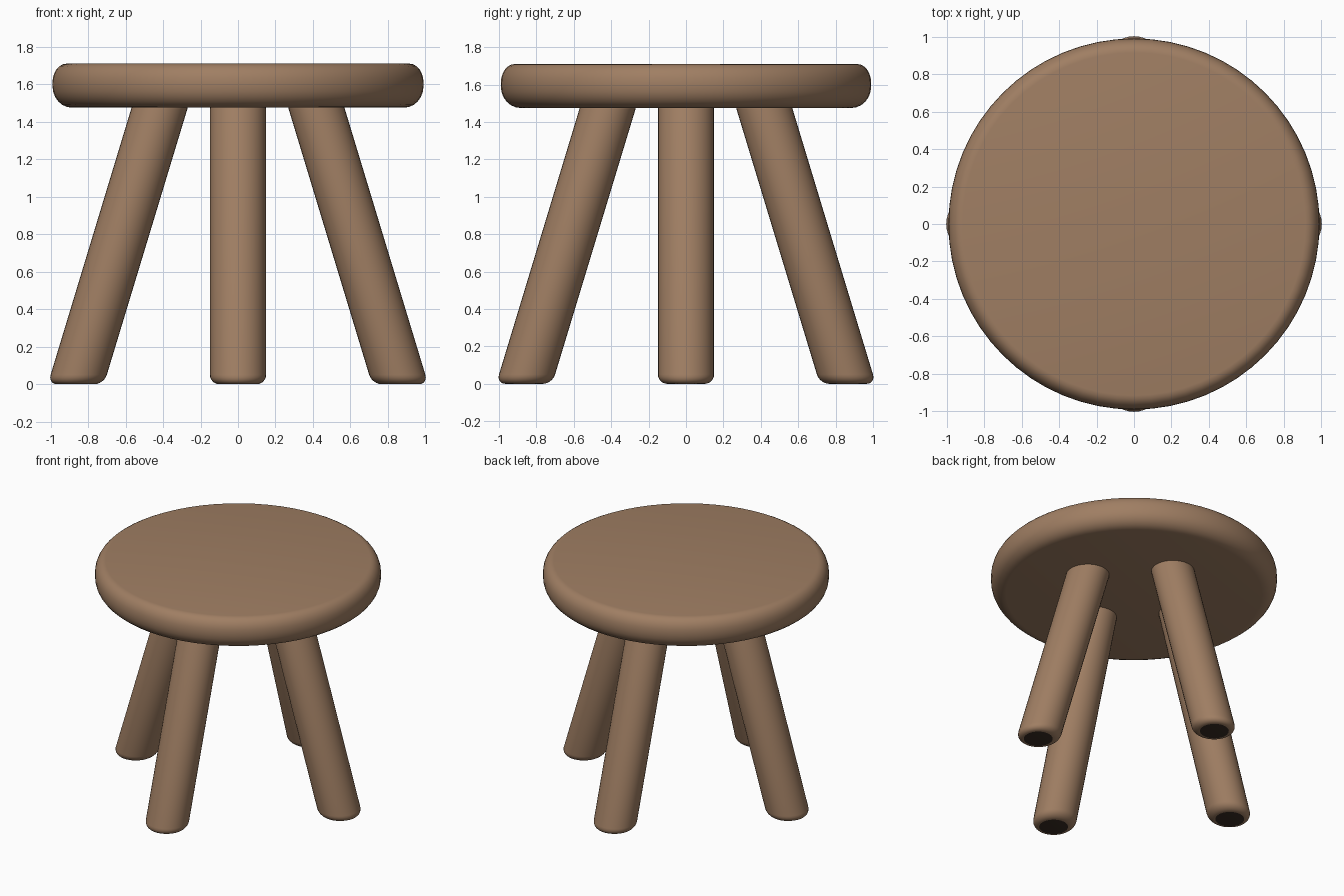
import bpy, bmesh, math

cube = bpy.data.objects.get("Cube")
if cube:
    bpy.data.objects.remove(cube, do_unlink=True)


def make_material(name, rgb):
    mat = bpy.data.materials.new(name)
    mat.use_nodes = True
    mat.diffuse_color = (*rgb, 1)
    mat.node_tree.nodes["Principled BSDF"].inputs["Base Color"].default_value = (*rgb, 1)
    return mat


wood = make_material("brown wood", (0.35, 0.21, 0.125))
dark = make_material("dark foot underside", (0.04, 0.025, 0.017))


def round_corner(radius, z, rx, rz, start, steps=6):
    """Quarter-ellipse of (radius, height) points around a corner centre."""
    angles = [math.radians(start + 90 * i / steps) for i in range(steps + 1)]
    return [(radius + rx * math.cos(a), z + rz * math.sin(a)) for a in angles]


def turned_part(name, profile, sides, lean=(0, 0), foot=(0, 0), base_mat=wood):
    """Turn a profile around an axis that leans sideways with height."""
    bm = bmesh.new()
    rings = []
    for r, z in profile:
        cx, cy = foot[0] + lean[0] * z, foot[1] + lean[1] * z
        rings.append([bm.verts.new((cx + r * math.cos(math.tau * i / sides),
                                    cy + r * math.sin(math.tau * i / sides), z))
                      for i in range(sides)])
    for low, high in zip(rings, rings[1:]):
        for i in range(sides):
            j = (i + 1) % sides
            bm.faces.new((low[i], low[j], high[j], high[i]))
    bottom = bm.faces.new(rings[0][::-1])
    bottom.material_index = 1
    bm.faces.new(rings[-1])
    mesh = bpy.data.meshes.new(name)
    bm.to_mesh(mesh)
    bm.free()
    mesh.materials.append(wood)
    mesh.materials.append(base_mat)
    obj = bpy.data.objects.new(name, mesh)
    bpy.context.collection.objects.link(obj)
    bpy.ops.object.select_all(action="DESELECT")
    obj.select_set(True)
    bpy.context.view_layer.objects.active = obj
    bpy.ops.object.shade_smooth_by_angle(angle=math.radians(40))
    return obj


# Round seat with a soft edge
seat_profile = (round_corner(0.885, 1.59, 0.105, 0.115, -90)
                + round_corner(0.915, 1.61, 0.075, 0.10, 0))
turned_part("seat", seat_profile, 64)

# Four splayed legs with rounded ends
leg_profile = (round_corner(0.10, 0.05, 0.05, 0.05, -90)
               + round_corner(0.13, 1.47, 0.02, 0.02, 0))
splay = 0.303
for name, dx, dy in (("front_leg", 0, -1), ("back_leg", 0, 1),
                     ("left_leg", 1, 0), ("right_leg", -1, 0)):
    turned_part(name, leg_profile, 32, lean=(-splay * dx, -splay * dy),
                foot=(0.865 * dx, 0.865 * dy), base_mat=dark)
